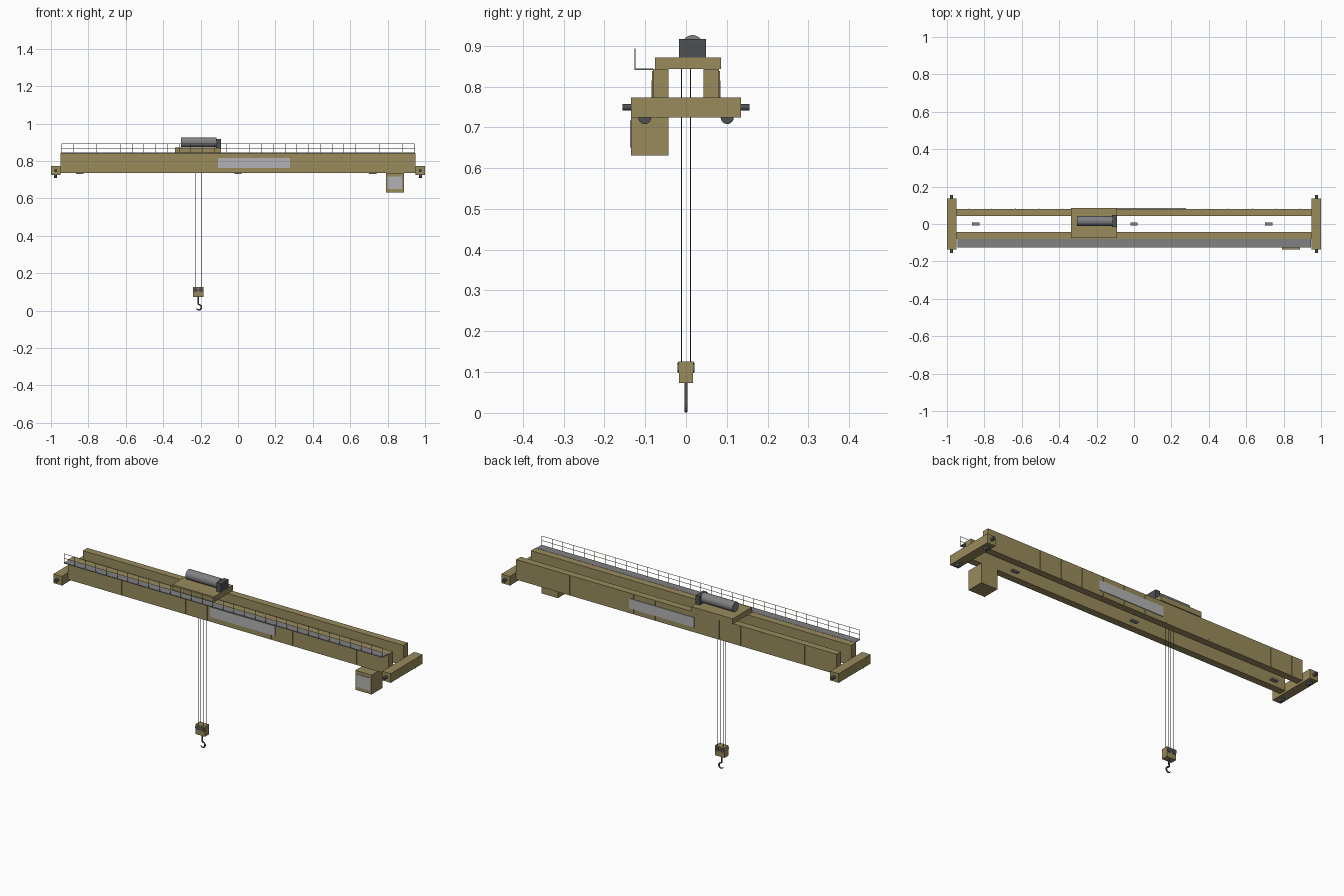
import bpy, bmesh, math
from mathutils import Matrix, Vector

if "Cube" in bpy.data.objects:
    bpy.data.objects.remove(bpy.data.objects["Cube"])


def mat(name, c):
    m = bpy.data.materials.new(name)
    m.diffuse_color = (*c, 1)
    m.use_nodes = True
    m.node_tree.nodes["Principled BSDF"].inputs["Base Color"].default_value = m.diffuse_color
    return m


OLIVE = mat("olive_paint", (0.32, 0.26, 0.11))
DARK = mat("dark_steel", (0.075, 0.08, 0.085))
STEEL = mat("grey_steel", (0.22, 0.22, 0.23))
PANEL = mat("pale_panel", (0.45, 0.45, 0.46))


def finish(name, bm, m):
    me = bpy.data.meshes.new(name)
    bmesh.ops.recalc_face_normals(bm, faces=bm.faces)
    bm.to_mesh(me)
    bm.free()
    me.materials.append(m)
    ob = bpy.data.objects.new(name, me)
    bpy.context.collection.objects.link(ob)
    return ob


def add_box(bm, x0, x1, y0, y1, z0, z1):
    M = Matrix.Translation(((x0 + x1) / 2, (y0 + y1) / 2, (z0 + z1) / 2))
    S = Matrix.Diagonal((x1 - x0, y1 - y0, z1 - z0, 1))
    return bmesh.ops.create_cube(bm, size=1, matrix=M @ S)["verts"]


def boxes(name, m, *bounds):
    bm = bmesh.new()
    for b in bounds:
        add_box(bm, *b)
    return finish(name, bm, m)


def add_cyl(bm, a, b, r, n):
    a, b = Vector(a), Vector(b)
    d = b - a
    M = Matrix.Translation((a + b) / 2) @ d.to_track_quat('Z', 'Y').to_matrix().to_4x4()
    bmesh.ops.create_cone(bm, cap_ends=True, segments=n, radius1=r, radius2=r,
                          depth=d.length, matrix=M)


def cyls(name, m, items, r, n=24):
    bm = bmesh.new()
    for a, b in items:
        add_cyl(bm, a, b, r, n)
    ob = finish(name, bm, m)
    bpy.ops.object.select_all(action='DESELECT')
    ob.select_set(True)
    bpy.context.view_layer.objects.active = ob
    bpy.ops.object.shade_smooth_by_angle()
    return ob


# Twin girders with outer web stiffeners
boxes("front_girder", OLIVE, (-0.95, 0.95, -0.081, -0.043, 0.735, 0.843))
boxes("rear_girder", OLIVE, (-0.95, 0.95, 0.043, 0.081, 0.735, 0.843))
for s, label in ((-1, "front"), (1, "rear")):
    ya, yb = sorted((s * 0.0805, s * 0.083))
    boxes(label + "_stiffeners", OLIVE,
          *[(i * 0.1267 - 0.0015, i * 0.1267 + 0.0015, ya, yb, 0.74, 0.838)
            for i in range(-7, 8)])
    ya, yb = sorted((s * 0.081, s * 0.0845))
    boxes(label + "_plate", PANEL, (-0.107, 0.278, ya, yb, 0.762, 0.815))

# End trucks, wheels and buffers
for s, label in ((-1, "left"), (1, "right")):
    xa, xb = sorted((s * 0.95, s * 1.0))
    boxes(label + "_end_truck", OLIVE, (xa, xb, -0.135, 0.135, 0.724, 0.773))
    x = s * 0.975
    cyls(label + "_wheels", DARK,
         [((x - 0.008, y, 0.724), (x + 0.008, y, 0.724)) for y in (-0.101, 0.101)], 0.016)
    cyls(label + "_buffers", DARK,
         [((x, t * 0.13, 0.749), (x, t * 0.156, 0.749)) for t in (-1, 1)], 0.008, 16)

# Walkway and handrail
boxes("walkway", STEEL, (-0.945, 0.945, -0.126, -0.081, 0.840, 0.844))
posts = [((-0.944 + i * 1.888 / 30, -0.125, 0.842), (-0.944 + i * 1.888 / 30, -0.125, 0.892))
         for i in range(31)]
rails = [((-0.945, -0.125, z), (0.945, -0.125, z)) for z in (0.868, 0.892)]
cyls("handrail", OLIVE, posts + rails, 0.0012, 8)

# Electrical cabinet hanging below the front girder
boxes("cabinet", OLIVE, (0.79, 0.887, -0.135, -0.043, 0.631, 0.735))
boxes("cabinet_window", PANEL, (0.8, 0.878, -0.1375, -0.134, 0.65, 0.717))

# Lamps in the gap between the girders
boxes("lamps", STEEL, *[(x - 0.02, x + 0.02, -0.009, 0.009, 0.730, 0.738)
                        for x in (-0.847, 0, 0.72)])

# Trolley with hoist drum and gearbox
boxes("trolley_frame", OLIVE, (-0.337, -0.09, -0.076, 0.086, 0.843, 0.871))
cyls("hoist_drum", STEEL, [((-0.305, 0.016, 0.9), (-0.115, 0.016, 0.9))], 0.026, 32)
boxes("gearbox", DARK, (-0.117, -0.09, -0.017, 0.049, 0.871, 0.917))

# Hoist ropes
cyls("hoist_ropes", DARK, [((x, y, 0.11), (x, y, 0.85))
                           for x in (-0.229, -0.197) for y in (-0.011, 0.011)], 0.0012, 8)

# Tapered hook block with sheaves
bm = bmesh.new()
for v in add_box(bm, -0.24, -0.184, -0.019, 0.019, 0.073, 0.126):
    if v.co.z < 0.1:
        v.co.y *= 0.88
finish("hook_block", bm, OLIVE)
cyls("sheaves", DARK, [((x, -0.021, 0.111), (x, 0.021, 0.111))
                       for x in (-0.227, -0.198)], 0.0125, 24)

# Hook: straight shank running into an open bowl
cu = bpy.data.curves.new("hook", 'CURVE')
cu.dimensions = '3D'
cu.bevel_depth = 0.0038
cu.bevel_resolution = 3
cu.use_fill_caps = True
pts = [(-0.212, 0.075, 1), (-0.212, 0.045, 1), (-0.212, 0.035, 1)]
for i in range(15):
    a = math.radians(80 - i * 17)
    pts.append((-0.209 + 0.0135 * math.cos(a), 0.0178 + 0.014 * math.sin(a),
                1 if i < 10 else 1 - (i - 9) * 0.12))
sp = cu.splines.new('POLY')
sp.points.add(len(pts) - 1)
for p, (x, z, r) in zip(sp.points, pts):
    p.co = (x, 0, z, 1)
    p.radius = r
cu.materials.append(DARK)
bpy.context.collection.objects.link(bpy.data.objects.new("hook", cu))
